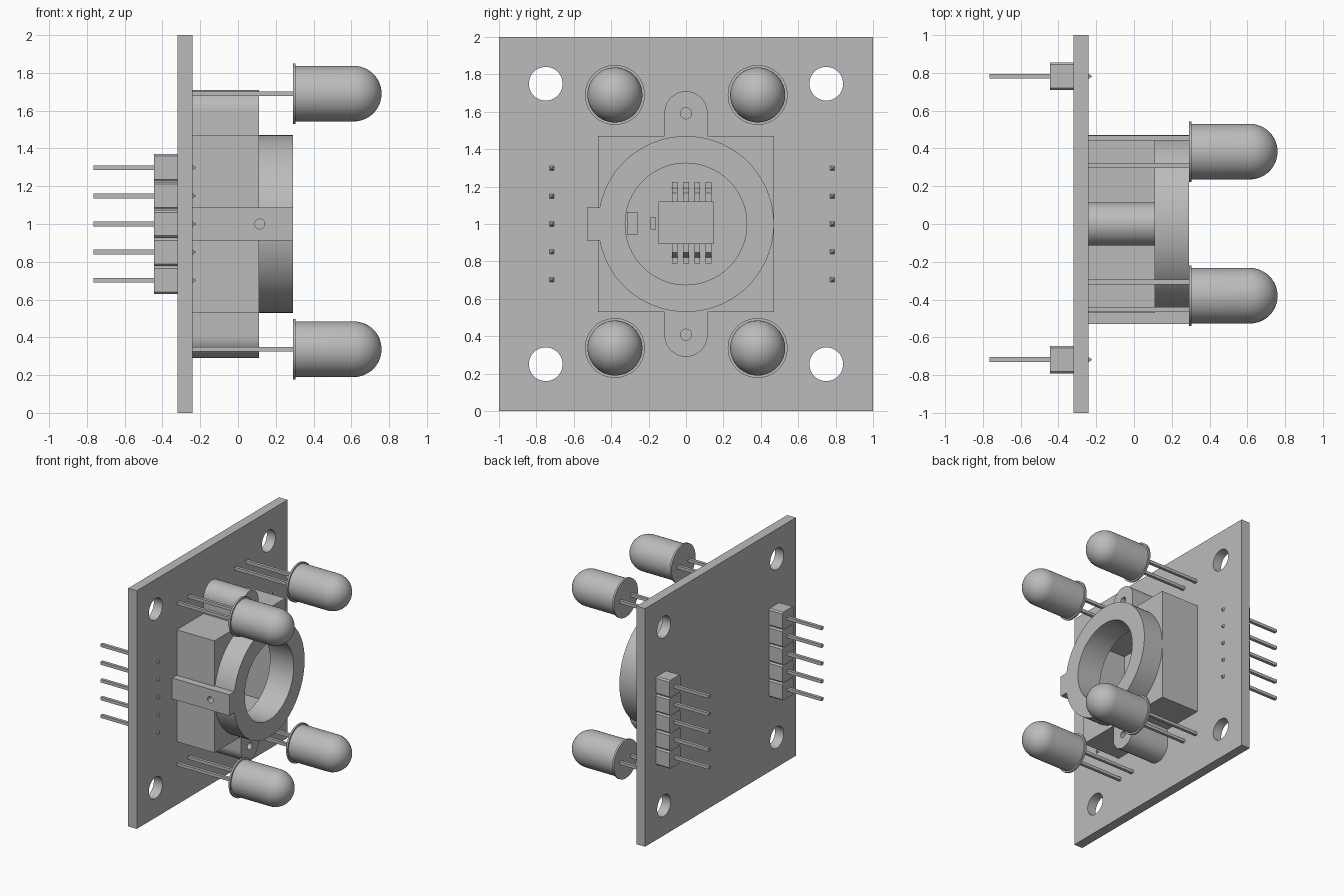
import bpy, bmesh
from math import sin, cos, pi, radians
from mathutils import Matrix, Vector

if "Cube" in bpy.data.objects:
    bpy.data.objects.remove(bpy.data.objects["Cube"])

grey = bpy.data.materials.new("plain_grey")
grey.use_nodes = True
COLOUR = (0.5, 0.5, 0.5, 1)
grey.diffuse_color = COLOUR
grey.node_tree.nodes["Principled BSDF"].inputs["Base Color"].default_value = COLOUR

BACK, FACE = -0.32, -0.24      # circuit board surfaces along x
STEP, RIM = 0.11, 0.29         # housing shoulder and ring front
MID = 1.0                      # height of the centre

# Local axes of a prism: profile in (y, z) pushed along x, or in (z, x) along y
AXES = {"x": Matrix(((0, 0, 1), (1, 0, 0), (0, 1, 0))),
        "y": Matrix(((0, 1, 0), (0, 0, 1), (1, 0, 0)))}


def finish(obj):
    obj.data.materials.clear()
    obj.data.materials.append(grey)
    bpy.ops.object.select_all(action="DESELECT")
    obj.select_set(True)
    bpy.context.view_layer.objects.active = obj
    bpy.ops.object.shade_smooth_by_angle(angle=radians(30))
    return obj


def to_object(name, bm):
    mesh = bpy.data.meshes.new(name)
    bm.to_mesh(mesh)
    bm.free()
    obj = bpy.data.objects.new(name, mesh)
    bpy.context.collection.objects.link(obj)
    return finish(obj)


def prism(name, outlines, lo, hi, axis="x"):
    """Flat outline with optional holes, extruded from lo to hi."""
    curve = bpy.data.curves.new(name, "CURVE")
    curve.dimensions, curve.fill_mode = "2D", "BOTH"
    curve.extrude = (hi - lo) / 2
    for pts in outlines:
        spline = curve.splines.new("POLY")
        spline.points.add(len(pts) - 1)
        for p, (u, v) in zip(spline.points, pts):
            p.co = (u, v, 0, 1)
        spline.use_cyclic_u = True
    temp = bpy.data.objects.new(name + "_outline", curve)
    bpy.context.collection.objects.link(temp)
    bpy.context.view_layer.update()
    shape = temp.evaluated_get(bpy.context.evaluated_depsgraph_get())
    bm = bmesh.new()
    bm.from_mesh(shape.to_mesh())
    shape.to_mesh_clear()
    bpy.data.objects.remove(temp)
    bmesh.ops.remove_doubles(bm, verts=bm.verts, dist=0.0001)
    bmesh.ops.translate(bm, verts=bm.verts, vec=(0, 0, (lo + hi) / 2))
    bm.transform(AXES[axis].to_4x4())
    bmesh.ops.recalc_face_normals(bm, faces=bm.faces)
    return to_object(name, bm)


def lathe(name, profile, y, z, sides):
    """Turn an (x, radius) profile around the x direction."""
    bm = bmesh.new()
    a = pi / 4
    verts = [bm.verts.new((x, r * cos(a), r * sin(a))) for x, r in profile]
    edges = [bm.edges.new(pair) for pair in zip(verts, verts[1:])]
    bmesh.ops.spin(bm, geom=verts + edges, cent=(0, 0, 0), axis=(1, 0, 0),
                   angle=2 * pi, steps=sides)
    bmesh.ops.remove_doubles(bm, verts=bm.verts, dist=0.0001)
    bmesh.ops.recalc_face_normals(bm, faces=bm.faces)
    bmesh.ops.translate(bm, verts=bm.verts, vec=Vector((0, y, z)))
    return to_object(name, bm)


def circle(u, v, r, n=64):
    return [(u + r * cos(2 * pi * i / n), v + r * sin(2 * pi * i / n)) for i in range(n)]


def rect(u0, u1, v0, v1):
    return [(u0, v0), (u1, v0), (u1, v1), (u0, v1)]


def square(half):
    return rect(-half, half, MID - half, MID + half)


# Circuit board with four mounting holes
holes = [circle(sy * 0.75, MID + sz * 0.75, 0.09) for sy in (-1, 1) for sz in (-1, 1)]
prism("circuit_board", [square(1)] + holes, BACK, FACE)

# Hollow lens housing: square walls, front plate and round ring
bore = circle(0, MID, 0.325)
prism("housing_walls", [square(0.47), square(0.4)], FACE, 0.07)
prism("housing_front", [square(0.47), bore], 0.07, STEP)
prism("housing_ring", [circle(0, MID, 0.47, 96), bore], STEP, RIM)

# Rounded screw ears above and below the housing
for name, s in (("upper_ear", 1), ("lower_ear", -1)):
    arc = [(0.115 * cos(pi * i / 24), MID + s * (0.595 + 0.115 * sin(pi * i / 24)))
           for i in range(25)]
    foot = MID + s * 0.46
    ear = [(0.115, foot)] + arc + [(-0.115, foot)]
    prism(name, [ear, circle(0, MID + s * 0.592, 0.03, 32)], FACE, STEP)

# Side rail with a set screw hole
prism("side_rail", [rect(MID - 0.088, MID + 0.088, FACE, RIM),
                    circle(MID, 0.115, 0.026, 32)], -0.53, -0.455, "y")

# Sensor chip, its bent legs, and two small components inside the housing
prism("sensor_chip", [rect(-0.148, 0.147, 0.893, 1.121)], FACE + 0.015, FACE + 0.1)
prism("large_component", [rect(-0.315, -0.26, 0.94, 1.065)], FACE, FACE + 0.05)
prism("small_component", [rect(-0.19, -0.16, 0.97, 1.035)], FACE, FACE + 0.03)
bend = [(0.1, 0.05), (0.15, 0.05), (0.175, 0.0), (0.217, 0.0),
        (0.217, 0.015), (0.185, 0.015), (0.16, 0.065), (0.1, 0.065)]
for i in range(4):
    y = -0.06 + 0.06 * i
    for s in (-1, 1):
        outline = [(1.007 + s * z, FACE + x) for z, x in bend]
        prism("chip_leg", [outline], y - 0.015, y + 0.015, "y")

# Four round lamps, each on two wire legs
R = 0.147
dome = [(0.613 + R * sin(pi / 2 * i / 12), R * cos(pi / 2 * i / 12)) for i in range(12)]
bulb = [(RIM, 0), (RIM, 0.16), (0.305, 0.16), (0.305, R)] + dome + [(0.76, 0)]
wire = [(FACE, 0), (FACE, 0.018), (RIM, 0.018), (RIM, 0)]
for y in (-0.38, 0.383):
    for z in (0.337, 1.69):
        lathe("lamp", bulb, y, z, 48)
        for dy in (-0.073, 0.073):
            lathe("lamp_leg", wire, y + dy, z, 4)

# Two rows of five header blocks with pointed pins
pin = [(-0.765, 0), (-0.765, 0.018), (FACE, 0.018), (-0.221, 0)]
W, C = 0.073, 0.011
block = [(-W, C - W), (C - W, -W), (W - C, -W), (W, C - W),
         (W, W - C), (W - C, W), (C - W, W), (-W, W - C)]
for y in (-0.718, 0.782):
    for i in range(5):
        z = MID + (i - 2) * 0.149
        prism("header_block", [[(y + u, z + v) for u, v in block]], -0.445, BACK)
        lathe("header_pin", pin, y, z, 4)
